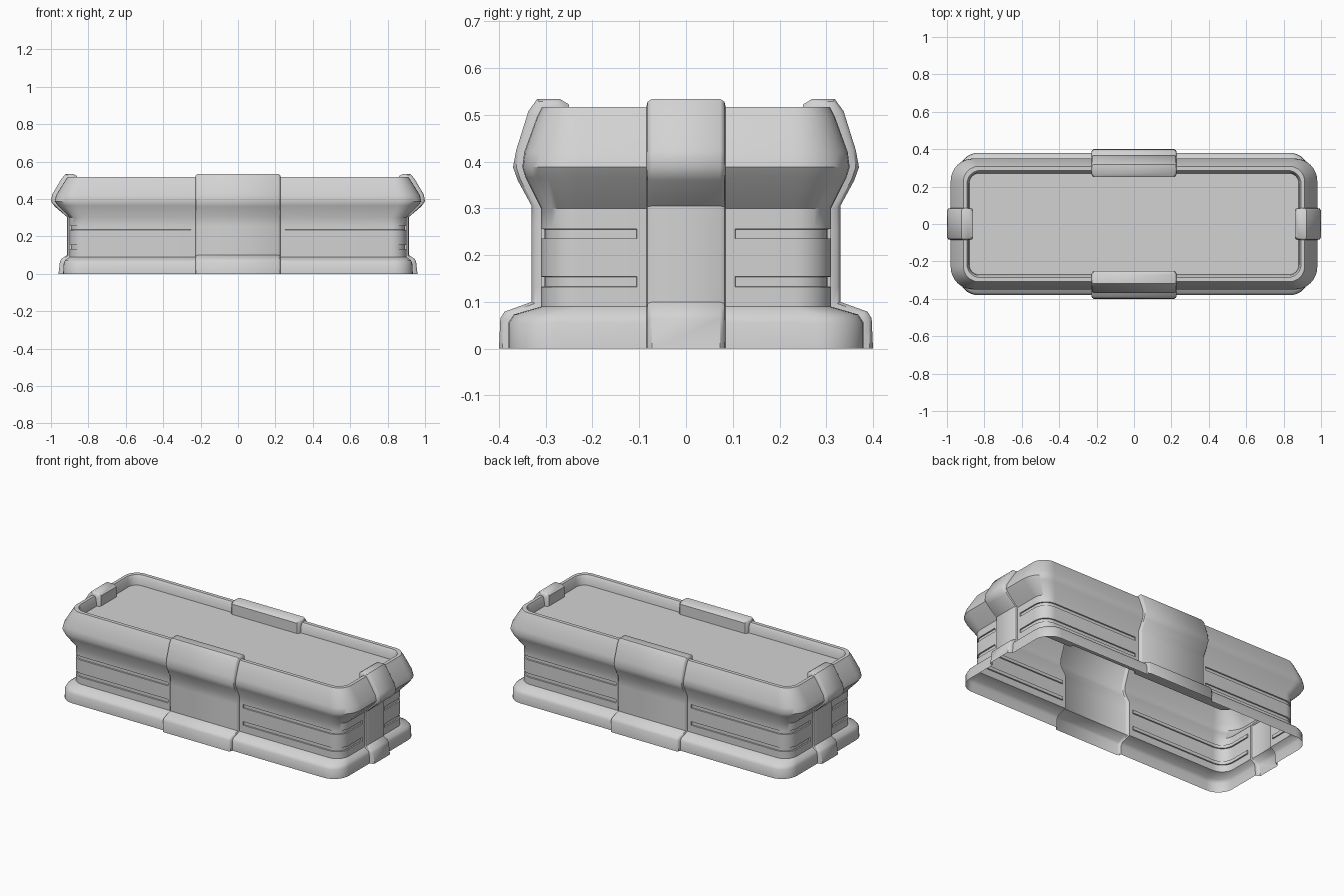
import bpy, bmesh, math

cube = bpy.data.objects.get("Cube")
if cube:
    bpy.data.objects.remove(cube)

grey = bpy.data.materials.new("light grey")
grey.use_nodes = True
grey.diffuse_color = (0.65, 0.65, 0.65, 1)
grey.node_tree.nodes["Principled BSDF"].inputs["Base Color"].default_value = grey.diffuse_color

# Wall profile, foot to floor: half length, half width, height, corner radius,
# then the strap's half length, half width and height at the same level
LEVELS = [
    (.935, .38, 0, .10, .96, .40, 0),
    (.932, .38, .055, .10, .952, .397, .065),
    (.925, .368, .073, .10, .945, .388, .079),
    (.90, .31, .09, .08, .915, .33, .10),
    (.90, .31, .132, .08, .915, .33, .132),
    (.90, .31, .154, .08, .915, .33, .154),
    (.90, .31, .235, .08, .915, .33, .235),
    (.90, .31, .256, .08, .915, .33, .256),
    (.90, .31, .30, .08, .915, .33, .305),
    (.963, .343, .365, .11, .98, .36, .36),
    (.98, .35, .388, .12, 1.0, .37, .388),
    (.973, .346, .42, .12, .993, .363, .425),
    (.925, .318, .497, .09, .944, .337, .508),
    (.912, .308, .517, .08, .922, .318, .534),
    (.893, .286, .517, .07, .88, .27, .534),
    (.885, .275, .50, .06, .86, .25, .522),
    (.88, .27, .46, .05, .86, .25, .46),
]
GROOVE_ROWS = (4, 6)
SIDE_STRAP, END_STRAP = .228, .085      # half widths
SIDE_GROOVE, END_GROOVE = .25, .105     # where the grooves stop
STEP = [(.012, 1), (.003, .65), (0, 0)]  # rounded strap edge: inset, rise
ARC = 8


def mix(a, b, t):
    return a + (b - a) * t


def quadrant(level):
    """Points from the end strap round the corner to the side strap."""
    hx, hy, z, r, sx, sy, sz = level
    pts = [(mix(hx, sx, f), END_STRAP - d, mix(z, sz, f), False) for d, f in STEP]
    pts.append((hx, END_GROOVE, z, True))
    for i in range(ARC + 1):
        a = math.pi / 2 * i / ARC
        pts.append((hx - r + r * math.cos(a), hy - r + r * math.sin(a), z, True))
    pts.append((SIDE_GROOVE, hy, z, True))
    pts += [(SIDE_STRAP - d, mix(hy, sy, f), mix(z, sz, f), False) for d, f in reversed(STEP)]
    return pts


def ring(level):
    """Mirror one quadrant into a full counter-clockwise loop."""
    pts = []
    for sx, sy in ((1, 1), (-1, 1), (-1, -1), (1, -1)):
        part = [(x * sx, y * sy, z, g) for x, y, z, g in quadrant(level)]
        pts += part if sx == sy else part[::-1]
    return pts


bm = bmesh.new()
rings = [ring(level) for level in LEVELS]
loops = [[bm.verts.new(p[:3]) for p in pts] for pts in rings]
count = len(loops[0])

# Walls, rim and straps
grooves = []
for row in range(len(loops) - 1):
    low, high = loops[row], loops[row + 1]
    for i in range(count):
        j = (i + 1) % count
        face = bm.faces.new((low[i], low[j], high[j], high[i]))
        if row in GROOVE_ROWS and rings[row][i][3] and rings[row][j][3]:
            grooves.append(face)

# Sunken floor; the foot stays open
bm.faces.new(loops[-1])

# Grooves wrapping the corners
bm.normal_update()
bmesh.ops.inset_region(bm, faces=grooves, thickness=.001, depth=-.007,
                       use_even_offset=True)

mesh = bpy.data.meshes.new("trough_shell")
bm.to_mesh(mesh)
bm.free()
mesh.materials.append(grey)
shell = bpy.data.objects.new("trough_shell", mesh)
bpy.context.collection.objects.link(shell)

bpy.ops.object.select_all(action='DESELECT')
shell.select_set(True)
bpy.context.view_layer.objects.active = shell
bpy.ops.object.shade_smooth_by_angle(angle=math.radians(40))
